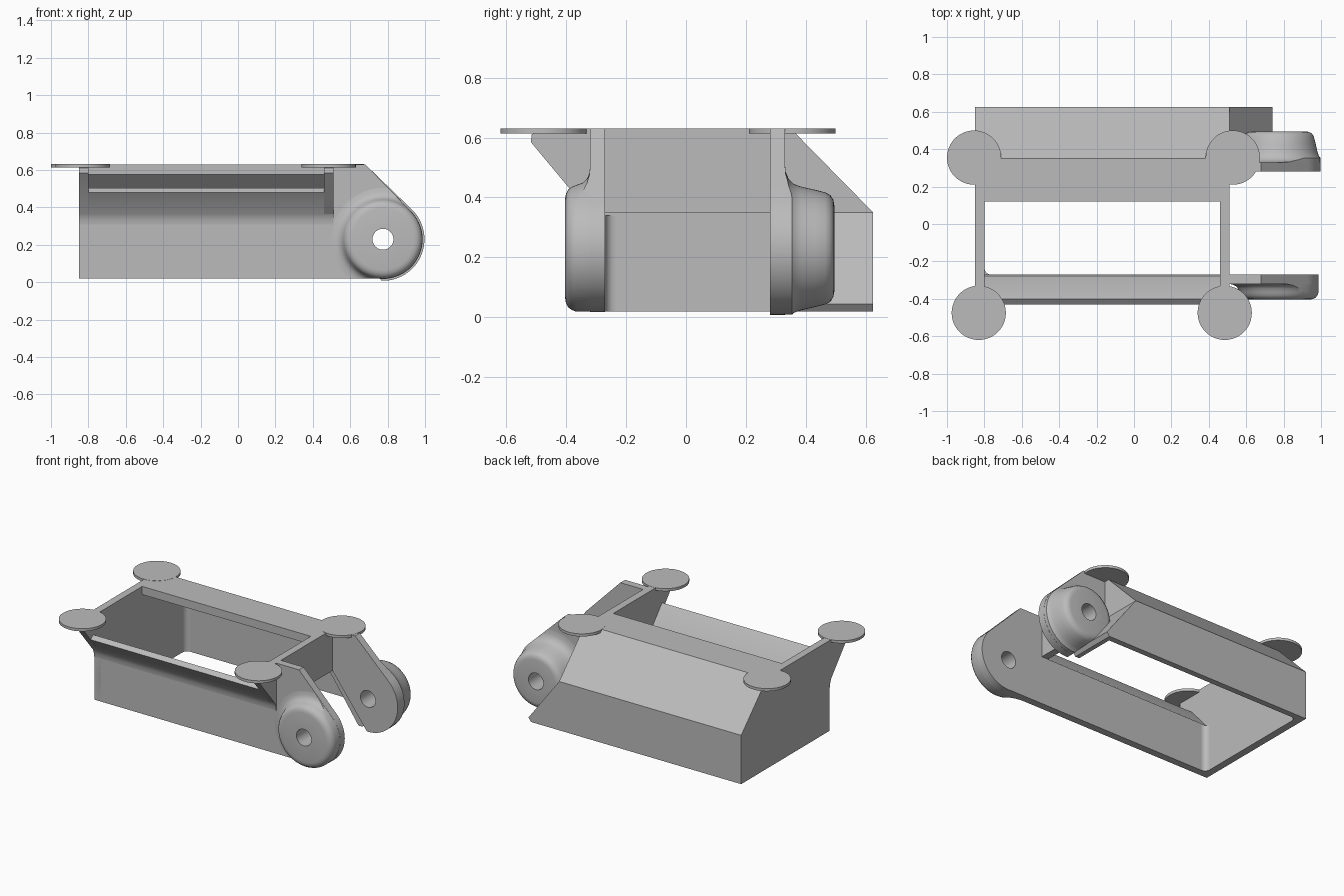
import bpy, bmesh
from math import sin, cos, radians, pi
from mathutils import Matrix, Vector

cube = bpy.data.objects.get("Cube")
if cube:
    bpy.data.objects.remove(cube, do_unlink=True)

grey = bpy.data.materials.new("plain_grey")
grey.use_nodes = True
COLOUR = (0.5, 0.5, 0.5, 1)
grey.diffuse_color = COLOUR
grey.node_tree.nodes["Principled BSDF"].inputs["Base Color"].default_value = COLOUR


def finish(name, bm):
    bmesh.ops.recalc_face_normals(bm, faces=bm.faces)
    mesh = bpy.data.meshes.new(name)
    bm.to_mesh(mesh)
    bm.free()
    mesh.materials.append(grey)
    ob = bpy.data.objects.new(name, mesh)
    bpy.context.collection.objects.link(ob)
    return ob


def prism(name, pts, axis, a, b):
    """Extrude a 2D outline along one axis from a to b."""
    place = {"x": lambda p: (a, p[0], p[1]),
             "y": lambda p: (p[0], a, p[1]),
             "z": lambda p: (p[0], p[1], a)}[axis]
    bm = bmesh.new()
    face = bm.faces.new([bm.verts.new(place(p)) for p in pts])
    moved = bmesh.ops.extrude_face_region(bm, geom=[face])["geom"]
    step = Vector([(b - a) * (axis == k) for k in "xyz"])
    bmesh.ops.translate(bm, vec=step, verts=[v for v in moved if isinstance(v, bmesh.types.BMVert)])
    return finish(name, bm)


def boolean(ob, cutter, operation):
    mod = ob.modifiers.new("cut", "BOOLEAN")
    mod.object, mod.operation, mod.solver = cutter, operation, "EXACT"
    bpy.context.view_layer.objects.active = ob
    bpy.ops.object.modifier_apply(modifier=mod.name)
    bpy.data.objects.remove(cutter, do_unlink=True)


PX, PZ = 0.775, 0.23      # pivot centre
X0, X1 = -0.85, 0.51      # outer ends of the frame
T = 0.05                  # wall thickness


def arc(r, start, end, n=28):
    angles = [radians(start + (end - start) * i / n) for i in range(n + 1)]
    return [(PX + r * cos(t), PZ + r * sin(t)) for t in angles]


def lathe(name, profile, n=64):
    """Spin (radius, y) points about the pivot axis."""
    bm = bmesh.new()
    rings = [[bm.verts.new((PX + r * cos(2 * pi * i / n), y, PZ + r * sin(2 * pi * i / n)))
              for i in range(n)] for r, y in profile]
    for a, b in zip(rings, rings[1:]):
        for i in range(n):
            j = (i + 1) % n
            bm.faces.new((a[i], a[j], b[j], b[i]))
    bm.faces.new(rings[0])
    bm.faces.new(rings[-1])
    return finish(name, bm)


def hole(ob):
    boolean(ob, lathe("hole_cutter", [(0.056, -1), (0.056, 1)], 40), "DIFFERENCE")


# Front wall continuing into the front arm
front_r = 0.212
arm_top = [(X1 - T, 0.63), (0.68, 0.63)]
front_wall = prism("front_wall", [(X0, 0.02), (X0, 0.35), (X1 - T, 0.35)] + arm_top
                   + arc(front_r, 45, -95), "y", -0.32, -0.27)
hole(front_wall)

# Outward leaning lip above the front wall, with a softened bend
prism("front_lip", [(-0.32, 0.31), (-0.323, 0.335), (-0.335, 0.365), (-0.43, 0.48), (-0.402, 0.503),
                    (-0.285, 0.367), (-0.27, 0.33), (-0.27, 0.31)], "x", X0, X1)

# Back wall, sloping shoulder and top rail in one section
prism("back_shell", [(0.625, 0.02), (0.625, 0.35), (0.35, 0.63), (0.12, 0.63), (0.12, 0.575),
                     (0.33, 0.575), (0.585, 0.335), (0.585, 0.02)], "x", X0, X1)
prism("back_wall_tail", [(X1, 0.02), (0.72, 0.02), (0.74, 0.045), (X1, 0.35)], "y", 0.585, 0.625)

# Slanted closing panel between back arm and back wall
prism("slanted_panel", [(X1, 0.35), (0.74, 0.045), (0.72, 0.02), (0.69, 0.02), (X1 - T, 0.35)],
      "y", 0.30, 0.625)

# End walls: the one beside the arms stops above the open lower half
upper = [(0.625, 0.35), (0.35, 0.63), (-0.49, 0.63), (-0.515, 0.61), (-0.518, 0.585),
         (-0.335, 0.365), (-0.32, 0.33)]
prism("closed_end_wall", [(-0.32, 0.02), (0.625, 0.02)] + upper, "x", X0, X0 + T)
prism("open_end_wall", upper[:-1] + [(-0.32, 0.35)], "x", X1 - T, X1)

# Inner corner fillets
F = 0.035
for name, y, s in (("front_corner_fillet", -0.27, 1), ("back_corner_fillet", 0.585, -1)):
    curve = [(X0 + T + F - F * sin(radians(t)), y + s * (F - F * cos(radians(t)))) for t in range(0, 91, 15)]
    prism(name, [(X0 + T, y)] + curve, "z", 0.02, 0.34)

# Back arm plate
back_r = 0.222
back_outline = arm_top + arc(back_r, 45, -92) + [(X1, 0.35), (X1 - T, 0.35)]
back_arm = prism("back_arm", back_outline, "y", 0.28, 0.33)
hole(back_arm)

# Flared bosses, trimmed to the outlines of their arms
front_boss = lathe("front_boss", [(0.275, -0.30), (0.275, -0.32), (0.25, -0.323), (0.232, -0.331),
                                  (0.219, -0.345), (0.212, -0.365), (0.206, -0.38), (0.197, -0.393),
                                  (0.182, -0.401), (0.165, -0.404)])
trim = prism("front_trim", [(0.3, 0.021), (0.3, 0.629)] + [(0.68, 0.629)]
             + arc(front_r - 0.001, 45, -95), "y", -0.6, -0.29)
boolean(front_boss, trim, "INTERSECT")
hole(front_boss)

back_boss = lathe("back_boss", [(0.285, 0.31), (0.285, 0.33), (0.255, 0.333), (0.232, 0.343),
                                (0.215, 0.36), (0.206, 0.385), (0.196, 0.43), (0.187, 0.465),
                                (0.178, 0.482), (0.162, 0.492), (0.145, 0.495)])
trim = prism("back_trim", [(0.68, 0.629)] + arc(back_r - 0.001, 45, -92)
             + [(X1, 0.351), (X1, 0.629)], "y", 0.29, 0.7)
boolean(back_boss, trim, "INTERSECT")
hole(back_boss)

# Thin corner discs
for name, x, y in (("back_right_disc", -0.855, 0.355), ("back_left_disc", 0.528, 0.355),
                   ("front_right_disc", -0.83, -0.475), ("front_left_disc", 0.485, -0.475)):
    bm = bmesh.new()
    bmesh.ops.create_cone(bm, cap_ends=True, segments=48, radius1=0.145, radius2=0.145, depth=0.018,
                          matrix=Matrix.Translation((x, y, 0.622)))
    finish(name, bm)

# Smooth curved faces, keep crisp edges
for ob in bpy.context.scene.objects:
    if ob.type == "MESH":
        ob.select_set(True)
        bpy.context.view_layer.objects.active = ob
bpy.ops.object.shade_smooth_by_angle(angle=radians(32))
